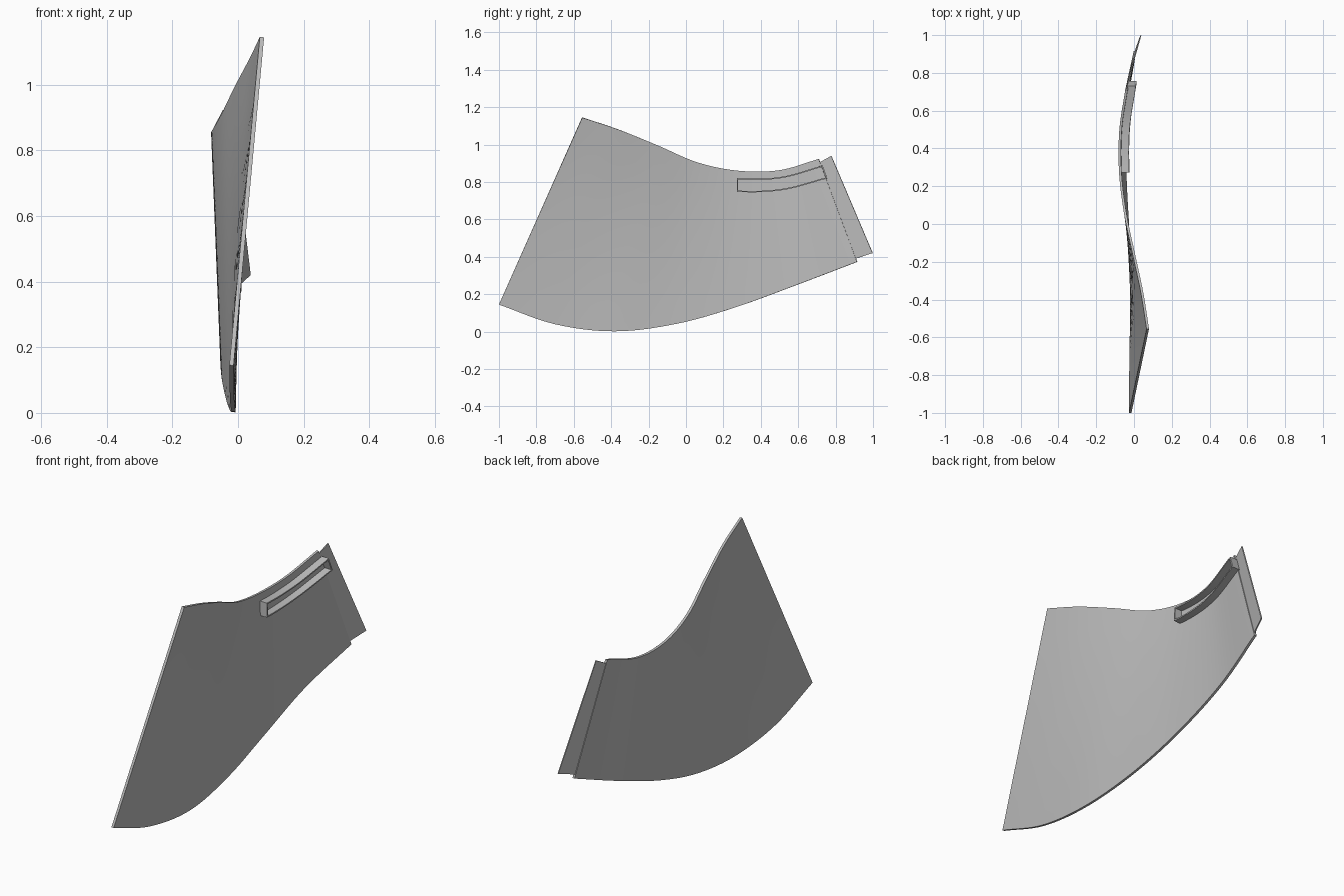
import bpy, bmesh, math
from mathutils import Vector

cube = bpy.data.objects.get("Cube")
if cube:
    bpy.data.objects.remove(cube, do_unlink=True)

# One plain grey for every part
grey = bpy.data.materials.new("light_grey")
grey.use_nodes = True
colour = (0.5, 0.5, 0.5, 1)
grey.diffuse_color = colour
grey.node_tree.nodes["Principled BSDF"].inputs["Base Color"].default_value = colour

# Matching points on the two long edges of the twisted panel
TOP = [Vector(p) for p in [
    (.073, -.555, 1.145), (.042, -.36, 1.08), (-.003, -.15, .995), (-.047, .06, .905),
    (-.073, .28, .86), (-.071, .5, .863), (-.04, .71, .923)]]
BOTTOM = [Vector(p) for p in [
    (-.02, -1, .145), (-.018, -.7, .04), (-.014, -.38, .002), (-.03, -.05, .042),
    (-.046, .27, .132), (-.043, .6, .253), (.005, .915, .373)]]


def along(points, t):
    """Smooth curve through the points, t from 0 to 1."""
    f = t * (len(points) - 1)
    i = min(int(f), len(points) - 2)
    u = f - i
    b, c = points[i], points[i + 1]
    a = points[i - 1] if i else 2 * b - c
    d = points[i + 2] if i + 2 < len(points) else 2 * c - b
    return b + (c - a) * u / 2 + (a - b * 2.5 + c * 2 - d / 2) * u**2 \
        + ((b - c) * 1.5 + (d - a) / 2) * u**3


def panel_point(t, s):
    return along(BOTTOM, t).lerp(along(TOP, t), s)


def sheet(name, rows, thickness, offset=0, closed=False):
    """Skin rows of points and give the skin a thickness."""
    bm = bmesh.new()
    grid = [[bm.verts.new(p) for p in row] for row in rows]
    if closed:
        grid.append(grid[0])
    for r, q in zip(grid, grid[1:]):
        for j in range(len(r) - 1):
            bm.faces.new((r[j], q[j], q[j + 1], r[j + 1]))
    mesh = bpy.data.meshes.new(name)
    bm.to_mesh(mesh)
    bm.free()
    mesh.materials.append(grey)
    ob = bpy.data.objects.new(name, mesh)
    bpy.context.collection.objects.link(ob)
    mod = ob.modifiers.new("thickness", "SOLIDIFY")
    mod.thickness = thickness
    mod.offset = offset
    mod.use_even_offset = True
    bpy.ops.object.select_all(action="DESELECT")
    ob.select_set(True)
    bpy.context.view_layer.objects.active = ob
    bpy.ops.object.modifier_apply(modifier=mod.name)
    bpy.ops.object.shade_smooth_by_angle(angle=math.radians(30))
    return ob


# Main twisted panel
N = 48
sheet("panel", [[panel_point(i / N, j / 8) for j in range(9)] for i in range(N + 1)], .013)

# Thin joining tab along the back end
tab = [[(.003, .905, .39), (-.04, .715, .905)], [(.036, .998, .42), (-.027, .777, .94)]]
sheet("joining_tab", tab, .006)

# Open-faced curved frame under the top edge, standing out to the left side
M = 20
steps = [i / M for i in range(M + 1)]


def frame_point(k, upper):
    s = .938 - .016 * k if upper else .855 - .035 * k
    return panel_point((2 + k) / 3, s)


loop = [frame_point(k, True) for k in steps] + [frame_point(k, False) for k in reversed(steps)]
OUT = Vector((.046, 0, 0))
sheet("slot_frame", [[p, p + OUT] for p in loop], .007, offset=-1, closed=True)
